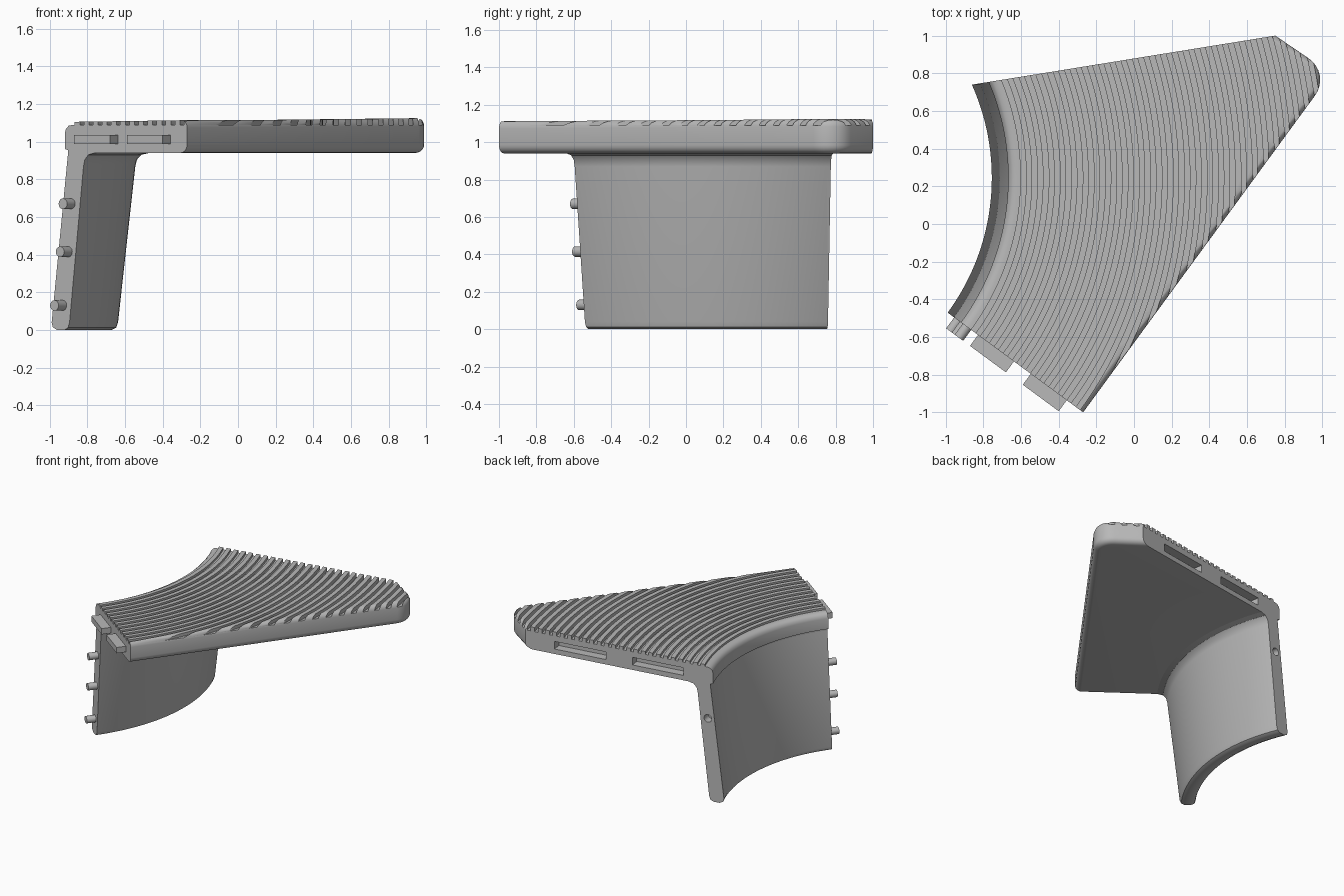
import bpy, bmesh
from math import radians, sin, cos
from mathutils import Matrix, Vector

if "Cube" in bpy.data.objects:
    bpy.data.objects.remove(bpy.data.objects["Cube"])

grey = bpy.data.materials.new("mid_grey")
grey.use_nodes = True
grey.diffuse_color = (0.48, 0.48, 0.48, 1)
grey.node_tree.nodes["Principled BSDF"].inputs["Base Color"].default_value = (0.48, 0.48, 0.48, 1)

CENTRE = Vector((-1.965, 0.245, 0))          # axis of the curved wall and ribs
FRONT = Matrix.Translation(CENTRE) @ Matrix.Rotation(radians(-36.35), 4, 'Z')
BACK = Matrix.Translation((-0.86, 0.74, 0)) @ Matrix.Rotation(radians(9.17), 4, 'Z')


def finish(bm, name):
    bmesh.ops.recalc_face_normals(bm, faces=bm.faces)
    mesh = bpy.data.meshes.new(name)
    bm.to_mesh(mesh)
    bm.free()
    mesh.materials.append(grey)
    obj = bpy.data.objects.new(name, mesh)
    bpy.context.collection.objects.link(obj)
    return obj


def activate(obj):
    bpy.ops.object.select_all(action='DESELECT')
    obj.select_set(True)
    bpy.context.view_layer.objects.active = obj


def revolve(name, profile, start=-42, end=30, steps=48):
    """Sweep a closed (radius, height) profile around CENTRE."""
    bm = bmesh.new()
    rings = []
    for i in range(steps + 1):
        a = radians(start + (end - start) * i / steps)
        rings.append([bm.verts.new(CENTRE + Vector((r * cos(a), r * sin(a), z)))
                      for r, z in profile])
    n = len(profile)
    for a, b in zip(rings, rings[1:]):
        for j in range(n):
            k = (j + 1) % n
            bm.faces.new((a[j], a[k], b[k], b[j]))
    bm.faces.new(rings[0])
    bm.faces.new(rings[-1])
    return finish(bm, name)


def prism(name, outline, z0, z1, rounded=()):
    """Extrude a plan outline; soften the edges between the rounded corners."""
    bm = bmesh.new()
    low = [bm.verts.new((x, y, z0)) for x, y in outline]
    high = [bm.verts.new((x, y, z1(x, y))) for x, y in outline]
    n = len(outline)
    bm.faces.new(low)
    bm.faces.new(high)
    for i in range(n):
        j = (i + 1) % n
        bm.faces.new((low[i], low[j], high[j], high[i]))
    edges = [bm.edges.get((ring[i], ring[i + 1])) for ring in (low, high) for i in rounded]
    if edges:
        bmesh.ops.recalc_face_normals(bm, faces=bm.faces)
        bmesh.ops.bevel(bm, geom=edges, offset=0.045, segments=5, profile=0.5,
                        affect='EDGES')
    return finish(bm, name)


def box(name, frame, x0, x1, y0, y1, z0, z1):
    bm = bmesh.new()
    bmesh.ops.create_cube(bm, size=1)
    size = Matrix.Diagonal((x1 - x0, y1 - y0, z1 - z0, 1))
    mid = Matrix.Translation(((x0 + x1) / 2, (y0 + y1) / 2, (z0 + z1) / 2))
    bm.transform(frame @ mid @ size)
    return finish(bm, name)


def rod(name, frame, x, z, radius, y0, y1):
    bm = bmesh.new()
    bmesh.ops.create_cone(bm, cap_ends=True, segments=24, radius1=radius,
                          radius2=radius, depth=y1 - y0)
    mid = Matrix.Translation((x, (y0 + y1) / 2, z))
    bm.transform(frame @ mid @ Matrix.Rotation(radians(90), 4, 'X'))
    return finish(bm, name)


def boolean(obj, cutter, operation):
    cutter.hide_render = True
    activate(obj)
    mod = obj.modifiers.new("cut", 'BOOLEAN')
    mod.operation, mod.solver, mod.object = operation, 'EXACT', cutter
    bpy.ops.object.modifier_apply(modifier=mod.name)
    bpy.data.objects.remove(cutter)


def smooth(obj):
    activate(obj)
    bpy.ops.object.shade_smooth_by_angle(angle=radians(32))


def rib_top(r):
    return 1.105 + 0.012 * (r - 1.36)


# Plan outline: front cut, long outer edge, rounded corner, short edge, back cut
along = Vector((0.591, 0.807))
across = Vector((-0.829, 0.559))
tip, R = Vector((1.047, 0.799)), 0.146
corner = []
for i in range(9):
    t = radians(90 * i / 8)
    p = tip - along * R * (1 - sin(t)) + across * R * (1 - cos(t))
    corner.append((p.x, p.y))
outline = [(-1.2, -0.3155), (-0.27, -1.0)] + corner + [(0.75, 1.0), (-1.2, 0.685)]

# Deck: rounded inner lip and concentric ribs
profile = [(1.318, 0.9), (1.318, 0.955), (1.297, 0.96), (1.297, 1.045),
           (1.304, 1.068), (1.322, 1.084), (1.345, 1.088)]
r, period, width = 1.362, 0.06, 0.034
while r < 3.05:
    profile += [(r, 1.088), (r, rib_top(r)), (r + width, rib_top(r + width)),
                (r + width, 1.088)]
    r += period
profile += [(3.12, 1.088), (3.12, 0.9)]
deck = revolve("ribbed_deck", profile)
top = lambda x, y: rib_top((Vector((x, y, 0)) - CENTRE).length) + 0.004
boolean(deck, prism("deck_cutter", outline, 0.94, top, range(1, 11)), 'INTERSECT')

# Leaning curved wall with a fillet under the deck
wall = revolve("curved_wall", [
    (1.21, 0.04), (1.217, 0.015), (1.245, 0), (1.295, 0), (1.318, 0.012), (1.328, 0.04),
    (1.42, 0.87), (1.429, 0.905), (1.452, 0.93), (1.495, 0.94), (1.318, 0.94)])
boolean(wall, prism("wall_cutter", outline, -0.2, lambda x, y: 1.3), 'INTERSECT')

# Wall pegs on the front cut, matching sockets in the back cut
for i, (x, z) in enumerate([(1.337, 0.67), (1.318, 0.415), (1.281, 0.13)]):
    smooth(rod(f"front_peg_{i + 1}", FRONT, x, z, 0.028, -0.07, 0.02))
    boolean(wall, rod("socket_cutter", BACK, (x - 1.21) / 0.964, z, 0.031, -0.07, 0.05),
            'DIFFERENCE')

# Deck tabs on the front cut, matching slots in the back cut
for i, (x0, x1) in enumerate([(1.41, 1.647), (1.758, 1.995)]):
    box(f"front_tab_{i + 1}", FRONT, x0, x1, -0.07, 0.02, 0.988, 1.035)
for x0, x1 in [(0.33, 0.75), (0.97, 1.39)]:
    boolean(deck, box("slot_cutter", BACK, x0, x1, -0.07, 0.05, 0.98, 1.042), 'DIFFERENCE')

smooth(deck)
smooth(wall)
